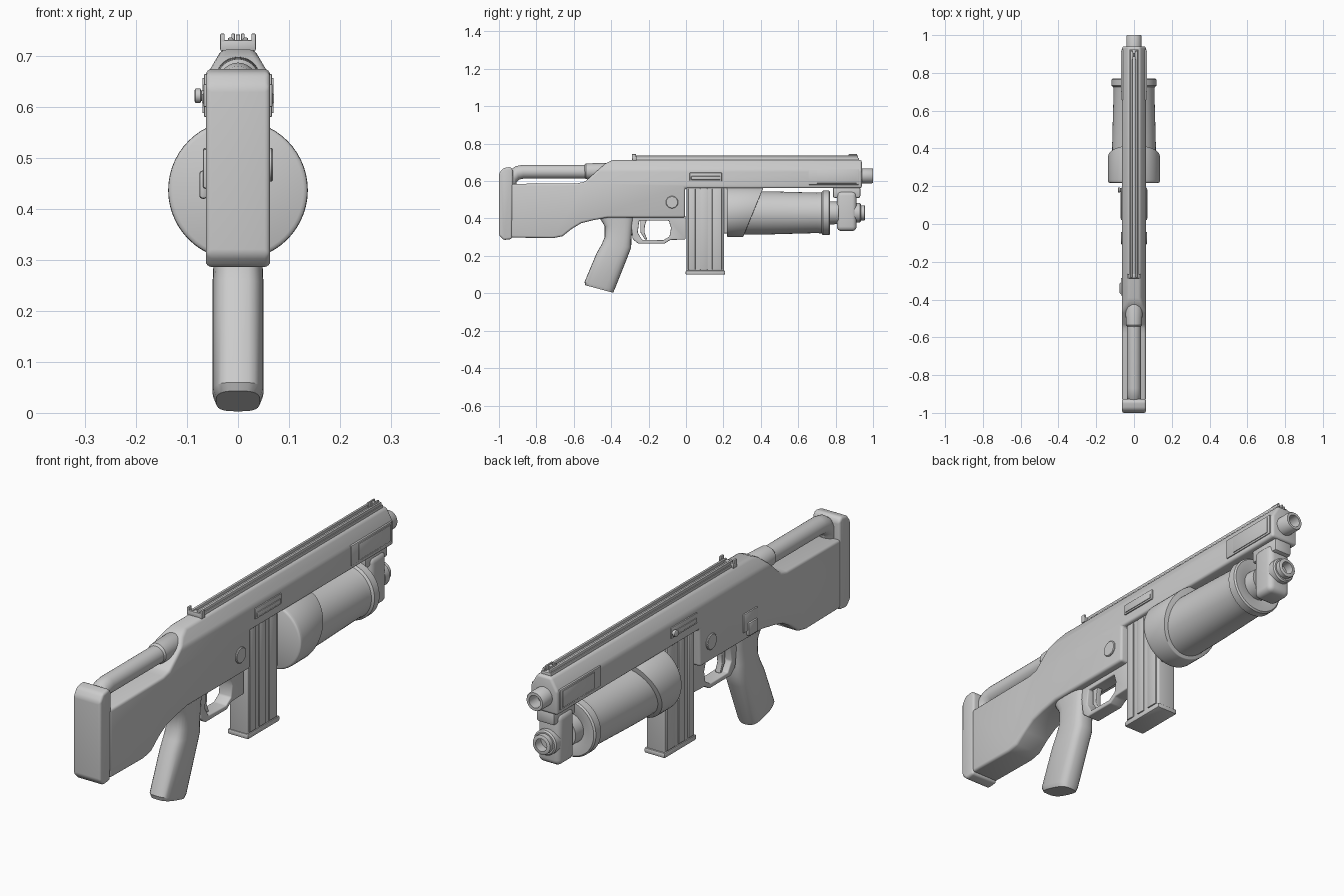
import bpy, bmesh
from math import sin, cos, pi, copysign
from mathutils import Vector

if "Cube" in bpy.data.objects:
    bpy.data.objects.remove(bpy.data.objects["Cube"])


def finish(name, bm, bevel=0.0, segs=3):
    bmesh.ops.remove_doubles(bm, verts=bm.verts[:], dist=1e-5)
    bmesh.ops.recalc_face_normals(bm, faces=bm.faces[:])
    if bevel:
        edges = [e for e in bm.edges if e.is_manifold and e.calc_face_angle(0) > 0.5]
        bmesh.ops.bevel(bm, geom=edges, offset=bevel, segments=segs, profile=0.5,
                        affect='EDGES', clamp_overlap=True)
    me = bpy.data.meshes.new(name)
    bm.to_mesh(me)
    bm.free()
    ob = bpy.data.objects.new(name, me)
    bpy.context.collection.objects.link(ob)
    bpy.ops.object.select_all(action='DESELECT')
    ob.select_set(True)
    bpy.context.view_layer.objects.active = ob
    bpy.ops.object.shade_smooth_by_angle(angle=0.6)
    return ob


def prism(pts, hw, x0=0.0):
    """Side profile (y, z) extruded across x."""
    bm = bmesh.new()
    a = [bm.verts.new((x0 - hw, y, z)) for y, z in pts]
    b = [bm.verts.new((x0 + hw, y, z)) for y, z in pts]
    bm.faces.new(a)
    bm.faces.new(b)
    for i in range(len(pts)):
        j = (i + 1) % len(pts)
        bm.faces.new((a[i], a[j], b[j], b[i]))
    return bm


def box(name, x, y, z, bevel=0.004, segs=2):
    pts = [(y[0], z[0]), (y[1], z[0]), (y[1], z[1]), (y[0], z[1])]
    return finish(name, prism(pts, (x[1] - x[0]) / 2, (x[0] + x[1]) / 2), bevel, segs)


def skin(rings, caps):
    bm = bmesh.new()
    rv = [[bm.verts.new(p) for p in r] for r in rings]
    n = len(rv[0])
    for a, b in zip(rv, rv[1:]):
        for i in range(n):
            j = (i + 1) % n
            bm.faces.new((a[i], a[j], b[j], b[i]))
    if caps:
        bm.faces.new(rv[0])
        bm.faces.new(rv[-1])
    return bm


def lathe(prof, z, axis='Y', y=0.0, n=40):
    """Turned part: (distance along axis, radius)."""
    rings = []
    for t, r in prof:
        c = [(r * cos(2 * pi * i / n), r * sin(2 * pi * i / n)) for i in range(n)]
        rings.append([(u, t, z + v) if axis == 'Y' else (t, y + u, z + v) for u, v in c])
    return skin(rings, True)


def loft(name, sections, power=1.0, bevel=0.0, n=24):
    """Rounded tube through sections (rear point, front point, half width)."""
    rings = []
    for b, f, w in sections:
        b, f = Vector(b), Vector(f)
        m, d = (b + f) / 2, (f - b) / 2
        ring = []
        for i in range(n):
            c, s = cos(2 * pi * i / n), sin(2 * pi * i / n)
            p = m + d * copysign(abs(c) ** power, c)
            ring.append((w * copysign(abs(s) ** power, s), p.x, p.y))
        rings.append(ring)
    return finish(name, skin(rings, True), bevel)


def slice_off(bm, co, no):
    r = bmesh.ops.bisect_plane(bm, geom=bm.verts[:] + bm.edges[:] + bm.faces[:],
                               plane_co=co, plane_no=no, clear_outer=True)
    cut = [e for e in r['geom_cut'] if isinstance(e, bmesh.types.BMEdge)]
    bmesh.ops.edgeloop_fill(bm, edges=cut)


# Receiver and stock in one silhouette, with sloped upper flanks
body = prism([(-.935, .298), (-.71, .295), (-.66, .305), (-.61, .345), (-.56, .375),
              (-.50, .39), (-.42, .405), (-.005, .405), (-.005, .562), (.94, .562),
              (.94, .713), (-.39, .713), (-.43, .695), (-.54, .597), (-.58, .588),
              (-.935, .585)], .063)
for s in (-1, 1):
    slice_off(body, (s * .063, 0, .66), Vector((s * .053, 0, .031)))
finish("receiver_and_stock", body, .011)

# Butt pad
finish("butt_pad", prism([(-1, .31), (-.975, .285), (-.93, .29), (-.925, .66),
                          (-.94, .676), (-.98, .668), (-1, .64)], .063), .022, 4)

# Upper stock tube with elbow into the pad, and its collar
loft("stock_tube", [((-.42, .613), (-.42, .687), .037), ((-.87, .613), (-.87, .687), .037),
                    ((-.893, .608), (-.91, .68), .037), ((-.905, .595), (-.945, .655), .037),
                    ((-.91, .56), (-.965, .56), .037)])
finish("tube_collar", lathe([(-.545, .034), (-.535, .042), (-.43, .046), (-.41, .04),
                             (-.395, .02)], .652))

# Pistol grip
loft("pistol_grip", [((-.47, .415), (-.275, .415), .05), ((-.435, .36), (-.285, .36), .048),
                     ((-.435, .30), (-.292, .29), .048), ((-.452, .26), (-.293, .245), .05),
                     ((-.478, .215), (-.312, .195), .05), ((-.543, .06), (-.382, .02), .05),
                     ((-.538, .043), (-.39, .003), .043)], .65)

# Trigger guard: frame bridged between an outer and an inner loop
outer = [(-.30, .415), (-.285, .29), (-.255, .265), (-.115, .265), (-.085, .285),
         (-.002, .288), (-.002, .415)]
inner = [(-.25, .388), (-.258, .325), (-.235, .286), (-.12, .284), (-.088, .305),
         (-.08, .35), (-.092, .388)]
rings = [[(x, y, z) for y, z in loop]
         for x, loop in ((-.03, outer), (.03, outer), (.03, inner), (-.03, inner), (-.03, outer))]
finish("trigger_guard", skin(rings, False), .006)
finish("trigger", prism([(-.245, .41), (-.205, .41), (-.22, .36), (-.222, .325), (-.207, .288),
                         (-.22, .288), (-.243, .325)], .012), .003)

# Magazine with vertical ribs and a floor plate
box("magazine", (-.043, .043), (.002, .203), (.11, .575), .008, 3)
box("magazine_floor", (-.048, .048), (-.002, .209), (.1, .122), .006)
box("magazine_catch", (-.03, .03), (.2, .222), (.32, .57))
for s in (-1, 1):
    for y0, y1 in ((.012, .05), (.075, .115), (.14, .192)):
        box("magazine_rib", sorted((s * .04, s * .048)), (y0, y1), (.125, .56), .003)

# Slanted sleeve around the lower tube
sleeve = lathe([(.218, .128), (.222, .136), (.235, .137), (.6, .137)], .437, n=56)
slice_off(sleeve, (0, .307, .305), Vector((0, .26, -.107)))
finish("tube_sleeve", sleeve, .003, 2)

# Lower tube: barrel, front flange and neck
finish("lower_tube", lathe([(.24, .117), (.45, .115), (.70, .108), (.725, .11), (.732, .119),
                            (.765, .119), (.771, .113), (.771, .09), (.765, .062),
                            (.815, .06)], .43, n=56))

# Front bracket and lower nozzle
box("front_bracket", (-.052, .052), (.806, .912), (.333, .546), .024, 4)
box("bracket_mount", (-.042, .042), (.785, .932), (.51, .57), .01)
finish("lower_nozzle", lathe([(.90, .052), (.93, .052), (.935, .046), (.935, .04), (.955, .04),
                              (.957, .037), (.957, .026), (.92, .026)], .43))

# Upper barrel muzzle
finish("muzzle", lathe([(.92, .04), (.995, .04), (1, .037), (1, .026), (.945, .026)], .628))

# Top rail with a central channel
box("top_rail", (-.024, .024), (-.285, .925), (.7, .724), .003)
for s in (-1, 1):
    box("rail_strip", sorted((s * .009, s * .02)), (-.285, .92), (.72, .736), .003)

# Rear sight with two ears, front sight post
box("rear_sight", (-.035, .035), (-.288, -.265), (.71, .731), .003)
for s in (-1, 1):
    box("rear_sight_ear", sorted((s * .026, s * .035)), (-.288, -.268), (.72, .744), .002)
    box("front_sight_ear", sorted((s * .006, s * .013)), (.87, .915), (.72, .744), .002)
box("front_sight_post", (-.004, .004), (.885, .905), (.72, .742), .001)

# Side plates and cross pin on both flanks
for s in (-1, 1):
    box("front_plate", sorted((s * .055, s * .067)), (.655, .925), (.58, .665), .003)
    box("front_plate_inset", sorted((s * .06, s * .07)), (.70, .912), (.588, .657), .002)
    box("port_frame", sorted((s * .055, s * .068)), (.02, .192), (.6, .645), .003)
    box("port_cover", sorted((s * .06, s * .071)), (.028, .184), (.607, .626), .002)
    finish("cross_pin", lathe([(s * .05, .033), (s * .066, .033), (s * .069, .03),
                               (s * .069, .0001)], .487, 'X', -.075))

# Left-side charging knob and fire selector
finish("charging_knob", lathe([(-.055, .01), (-.072, .01), (-.074, .014), (-.083, .014),
                               (-.085, .011)], .622, 'X', .18, 24))
box("selector_plate", (-.069, -.055), (-.38, -.285), (.44, .518), .005)
box("selector_lever", (-.076, -.06), (-.37, -.31), (.42, .475), .006)
